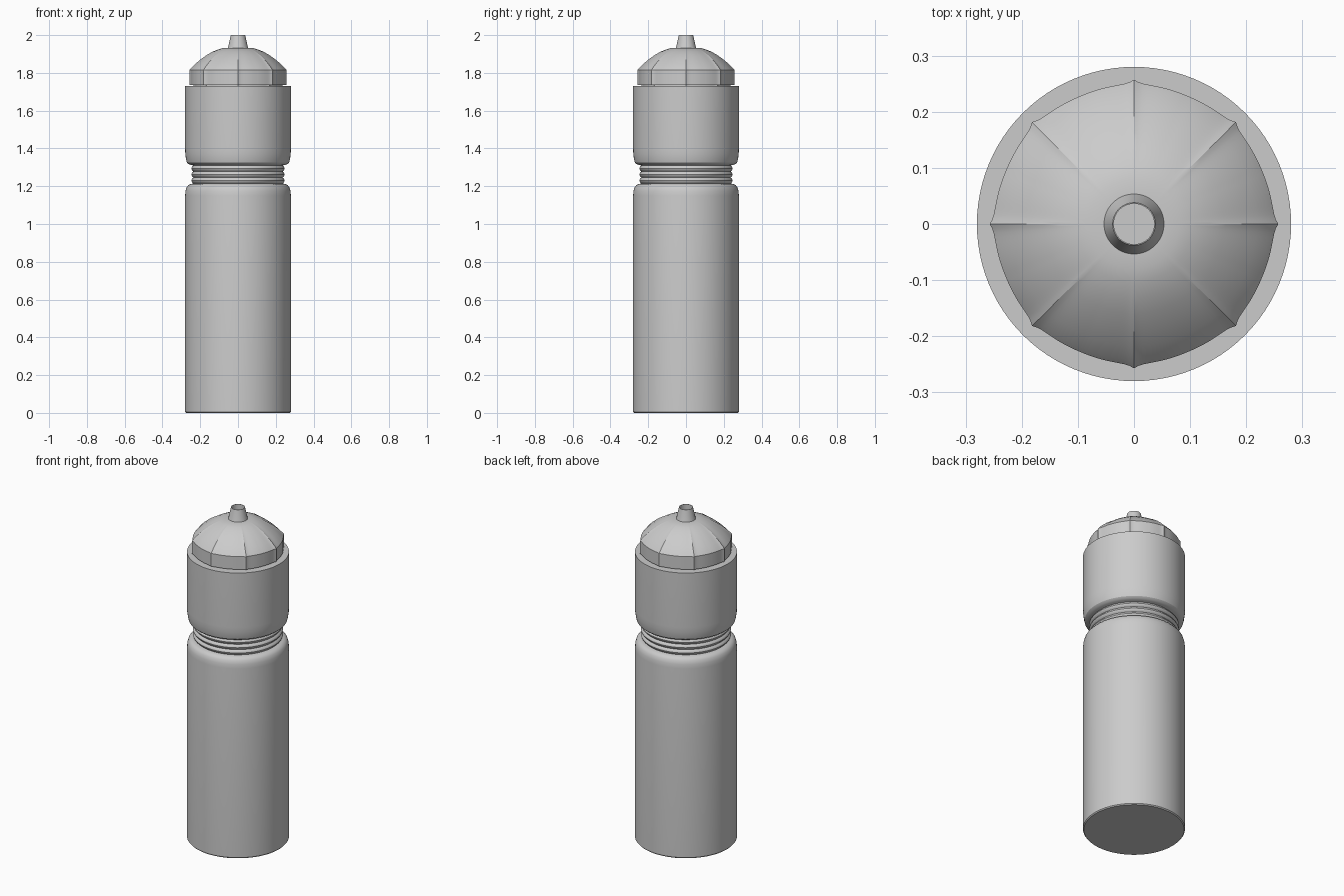
import bpy, bmesh, math

if "Cube" in bpy.data.objects:
    bpy.data.objects.remove(bpy.data.objects["Cube"])


def loft(name, profile, seg=96, shape=None, angle=30):
    """Stack rings (r, z) into a closed solid; shape(angle, r, z) may vary the radius."""
    bm = bmesh.new()
    rings = []
    for r, z in profile:
        ring = []
        for i in range(seg):
            a = 2 * math.pi * i / seg
            q = shape(a, r, z) if shape else r
            ring.append(bm.verts.new((q * math.cos(a), q * math.sin(a), z)))
        rings.append(ring)
    for lo, hi in zip(rings, rings[1:]):
        for i in range(seg):
            j = (i + 1) % seg
            bm.faces.new((lo[i], lo[j], hi[j], hi[i]))
    bm.faces.new(rings[0][::-1])
    bm.faces.new(rings[-1])
    me = bpy.data.meshes.new(name)
    bm.to_mesh(me)
    bm.free()
    ob = bpy.data.objects.new(name, me)
    bpy.context.collection.objects.link(ob)
    bpy.ops.object.select_all(action='DESELECT')
    ob.select_set(True)
    bpy.context.view_layer.objects.active = ob
    bpy.ops.object.shade_smooth_by_angle(angle=math.radians(angle))
    return ob


# Bottle: lower body, shoulder, ribbed grip, upper body
profile = [(0.275, 0), (0.28, 0.006), (0.28, 1.15), (0.278, 1.175),
           (0.272, 1.195), (0.262, 1.207), (0.25, 1.212)]
for k in range(3):
    z0 = 1.214 + k * 0.032
    for t in range(7):
        bulge = math.sin(math.pi * t / 6)
        profile.append((0.236 + 0.011 * bulge, z0 + 0.032 * t / 6 - (0.0005 if t == 6 else 0)))
profile += [(0.25, 1.313), (0.262, 1.317), (0.271, 1.326), (0.275, 1.342),
            (0.279, 1.37), (0.28, 1.40), (0.28, 1.73)]
loft("bottle_body", profile)


# Cap: eight lobes meeting in pointed ridges that fade toward the top
def lobed(a, r, z):
    step = math.pi / 4
    d = abs((a + step / 2) % step - step / 2) / (step / 2)
    fade = min(1, max(0, (r - 0.075) / 0.08))
    return r * (1 - fade * (0.03 * (1 - math.exp(-d * 9)) + 0.008 * d))


cap = [(0.235, 1.725), (0.235, 1.737), (0.257, 1.737), (0.257, 1.815),
       (0.248, 1.826), (0.225, 1.849), (0.195, 1.874), (0.165, 1.895),
       (0.135, 1.912), (0.105, 1.924), (0.08, 1.931), (0.05, 1.933)]
loft("ridged_cap", cap, seg=192, shape=lobed, angle=25)

# Nozzle: tapered spout with a recessed opening
loft("nozzle", [(0.055, 1.928), (0.052, 1.937), (0.038, 2.0),
                (0.036, 2.0), (0.036, 1.965)], seg=64)
